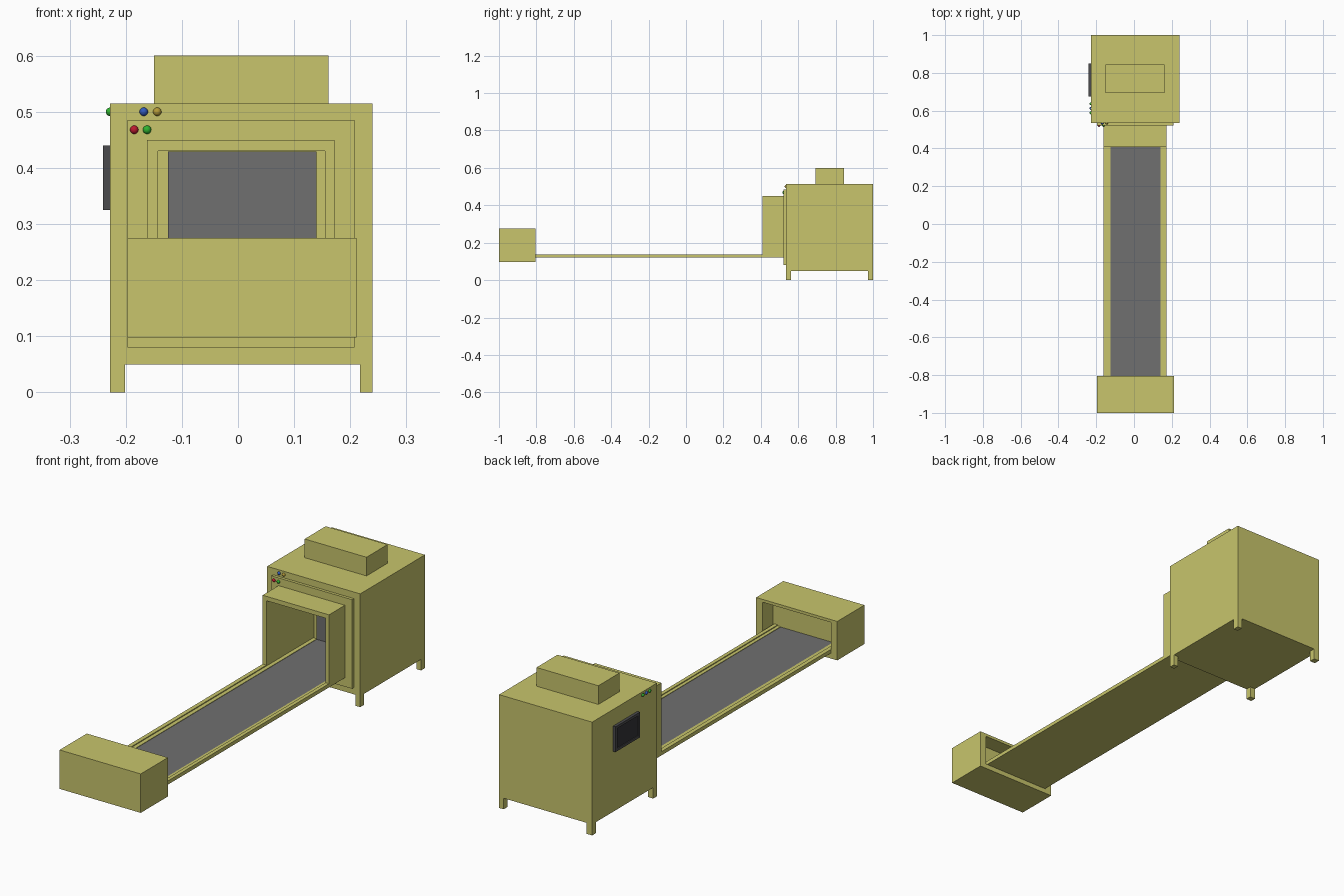
import bpy

if "Cube" in bpy.data.objects:
    bpy.data.objects.remove(bpy.data.objects["Cube"])


def material(name, rgb):
    m = bpy.data.materials.new(name)
    m.diffuse_color = (*rgb, 1)
    m.use_nodes = True
    m.node_tree.nodes["Principled BSDF"].inputs["Base Color"].default_value = m.diffuse_color
    return m


OLIVE = material("olive_paint", (0.58, 0.56, 0.15))
RUBBER = material("belt_rubber", (0.16, 0.16, 0.16))
DARK = material("dark_plastic", (0.07, 0.07, 0.075))
SCREEN = material("screen_glass", (0.035, 0.035, 0.04))
RED = material("red", (0.5, 0.01, 0.03))
GREEN = material("green", (0.03, 0.45, 0.03))
BLUE = material("blue", (0.03, 0.1, 0.5))
AMBER = material("amber", (0.45, 0.32, 0.04))


def box(name, x, y, z, mat=OLIVE):
    """Box from (min, max) pairs along each axis."""
    bpy.ops.mesh.primitive_cube_add(size=1)
    o = bpy.context.object
    o.name = name
    for v in o.data.vertices:
        v.co = [(a + b) / 2 + c * (b - a) for c, (a, b) in zip(v.co, (x, y, z))]
    o.data.materials.append(mat)
    return o


def cut(target, x, y, z):
    """Cut a rectangular pocket out of a part."""
    cutter = box("cutter", x, y, z)
    cutter.hide_render = True
    mod = target.modifiers.new("pocket", 'BOOLEAN')
    mod.operation, mod.solver, mod.object = 'DIFFERENCE', 'EXACT', cutter
    bpy.context.view_layer.objects.active = target
    bpy.ops.object.modifier_apply(modifier=mod.name)
    bpy.data.objects.remove(cutter)


def button(name, loc, mat):
    bpy.ops.mesh.primitive_uv_sphere_add(segments=16, ring_count=10, radius=0.0075, location=loc)
    o = bpy.context.object
    o.name = name
    o.data.materials.append(mat)
    bpy.ops.object.shade_smooth()


TUNNEL_X = (-0.143, 0.155)
BELT_X = (-0.125, 0.14)
SLAB_X = (-0.162, 0.172)

# Machine cabinet with tunnel, front plate and entry hood
cabinet = box("cabinet", (-0.228, 0.24), (0.535, 1.0), (0.05, 0.515))
cut(cabinet, TUNNEL_X, (0.5, 0.75), (0.12, 0.43))
plate = box("front_plate", (-0.197, 0.208), (0.522, 0.535), (0.08, 0.485))
cut(plate, TUNNEL_X, (0.5, 0.6), (0.12, 0.43))
hood = box("entry_hood", SLAB_X, (0.408, 0.522), (0.12, 0.45))
cut(hood, TUNNEL_X, (0.35, 0.6), (0.1, 0.43))
box("tunnel_curtain", BELT_X, (0.744, 0.752), (0.12, 0.429), RUBBER)
box("top_unit", (-0.15, 0.161), (0.693, 0.844), (0.515, 0.6))

# Feet
for i, x in enumerate([(-0.228, -0.201), (0.217, 0.24)]):
    for j, y in enumerate([(0.535, 0.561), (0.972, 1.0)]):
        box(f"foot_{i}_{j}", x, y, (0, 0.05))

# Conveyor bed, side rails and belt
box("conveyor_bed", SLAB_X, (-0.88, 0.408), (0.12, 0.127))
box("tunnel_bed", TUNNEL_X, (0.408, 0.75), (0.12, 0.127))
for side, outer, inner in [("left", (-0.162, -0.143), (-0.143, -0.125)),
                           ("right", (0.155, 0.172), (0.14, 0.155))]:
    box(side + "_rail", outer, (-0.88, 0.408), (0.127, 0.137))
    box(side + "_belt_edge", inner, (-0.88, 0.745), (0.127, 0.133))
box("belt", BELT_X, (-0.88, 0.745), (0.127, 0.131), RUBBER)

# Far end housing, open towards the cabinet
housing = box("end_housing", (-0.197, 0.211), (-1.0, -0.805), (0.098, 0.275))
cut(housing, (-0.165, 0.178), (-0.88, -0.75), (0.12, 0.262))

# Side display
display = box("display_frame", (-0.241, -0.228), (0.675, 0.85), (0.325, 0.44), DARK)
cut(display, (-0.3, -0.237), (0.687, 0.838), (0.337, 0.428))
box("display_screen", (-0.2375, -0.235), (0.687, 0.838), (0.337, 0.428), SCREEN)

# Indicator buttons
for name, x, y, z, mat in [("red", -0.185, 0.522, 0.468, RED),
                           ("green", -0.162, 0.522, 0.468, GREEN),
                           ("blue", -0.168, 0.535, 0.5, BLUE),
                           ("amber", -0.144, 0.535, 0.5, AMBER)]:
    button(name + "_button", (x, y, z), mat)
for i, (y, mat) in enumerate([(0.588, GREEN), (0.612, BLUE), (0.637, GREEN)]):
    button(f"side_button_{i}", (-0.228, y, 0.5), mat)
